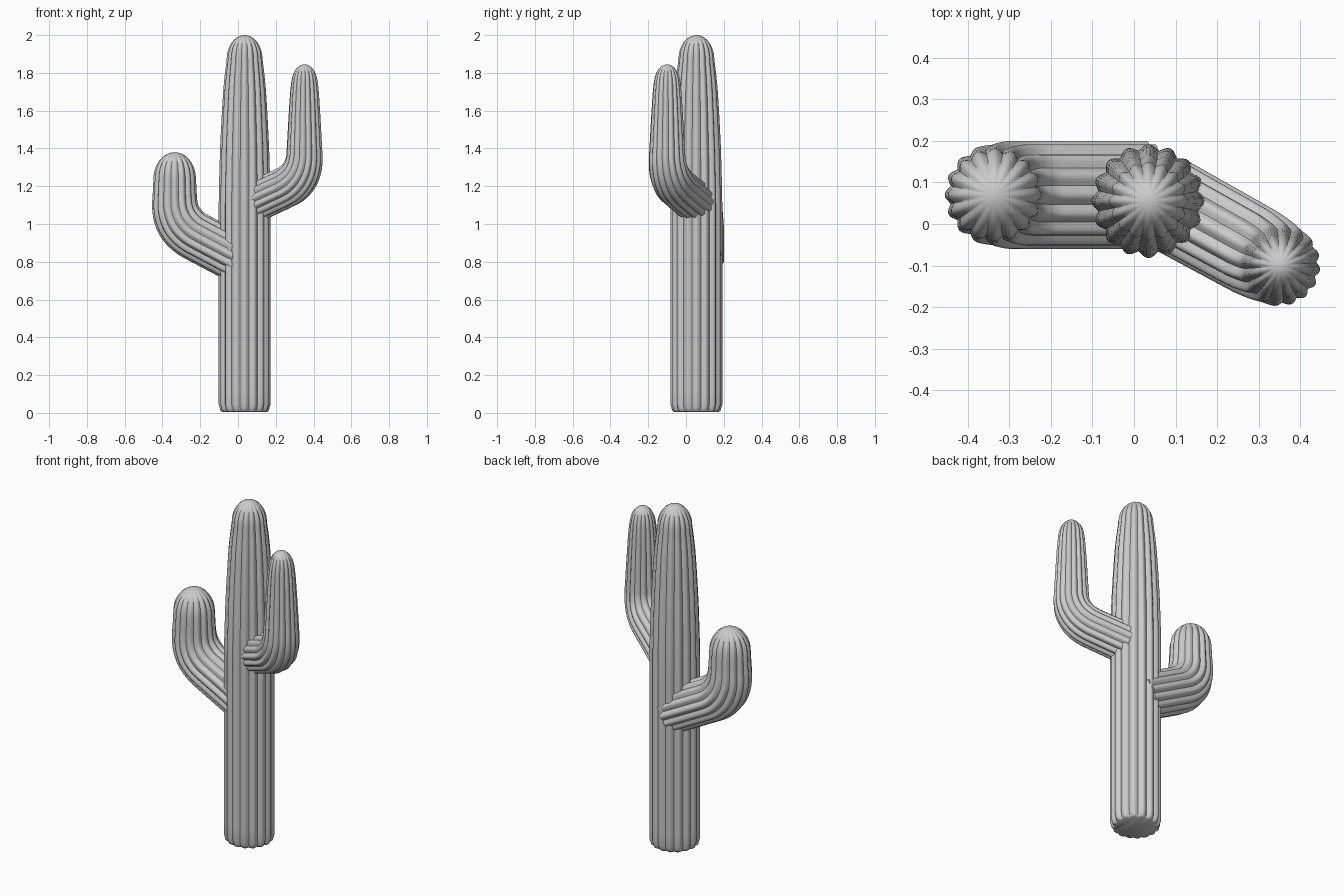
import bpy, bmesh, math
from mathutils import Vector

if "Cube" in bpy.data.objects:
    bpy.data.objects.remove(bpy.data.objects["Cube"])

RIBS, SEGS = 16, 128


def interp(table, z):
    if z <= table[0][0]:
        return table[0][1]
    for (a, ra), (b, rb) in zip(table, table[1:]):
        if z <= b:
            return ra + (rb - ra) * (z - a) / (b - a)
    return table[-1][1]


def ribbed_stem(name, path, side, radii, dome, top):
    """Sweep a ribbed circle along a rising path, closed by a round dome."""
    bm = bmesh.new()
    rings = []
    for i, p in enumerate(path[:-1]):
        t = (path[i + 1] - path[max(i - 1, 0)]).normalized()
        other = t.cross(side).normalized()
        r, k = interp(radii, p.z), 1.0
        if p.z > dome:
            k = math.sqrt(max(0, 1 - ((p.z - dome) / (top - dome)) ** 2))
        ring = []
        for j in range(SEGS):
            a = 2 * math.pi * j / SEGS
            wave = abs(math.cos(a * RIBS / 2)) ** 1.3
            q = r * k * (1 - 0.10 * min(1, k * 1.3) * (1 - wave))
            ring.append(bm.verts.new(p + side * q * math.cos(a) + other * q * math.sin(a)))
        rings.append(ring)
    for lo, hi in zip(rings, rings[1:]):
        for j in range(SEGS):
            n = (j + 1) % SEGS
            bm.faces.new((lo[j], lo[n], hi[n], hi[j]))
    tip = bm.verts.new(path[-1])
    for j in range(SEGS):
        bm.faces.new((rings[-1][j], rings[-1][(j + 1) % SEGS], tip))
    bm.faces.new(rings[0][::-1])
    bmesh.ops.recalc_face_normals(bm, faces=bm.faces)
    me = bpy.data.meshes.new(name)
    bm.to_mesh(me)
    bm.free()
    ob = bpy.data.objects.new(name, me)
    bpy.context.collection.objects.link(ob)
    bpy.ops.object.select_all(action='DESELECT')
    ob.select_set(True)
    bpy.context.view_layer.objects.active = ob
    bpy.ops.object.shade_smooth_by_angle(angle=math.radians(50))


def rise(x, y, z0, dome, top, n):
    """Straight vertical path, with finer steps in the dome."""
    pts = [Vector((x, y, z0 + (dome - z0) * i / n)) for i in range(n + 1)]
    return pts + [Vector((x, y, dome + (top - dome) * math.sin(math.pi / 2 * i / 12)))
                  for i in range(1, 13)]


def arm(name, start, corner, bend, radii, dome, top):
    """Arm that leaves the trunk at a slant and bends upward."""
    s, c = Vector(start), Vector(corner)
    d = (c - s).normalized()
    a, b = c - d * bend, c + Vector((0, 0, bend))
    path = [s.lerp(a, i / 5) for i in range(5)]
    for i in range(12):
        t = i / 12
        path.append(a.lerp(c, t).lerp(c.lerp(b, t), t))
    path += rise(c.x, c.y, b.z, dome, top, 8)
    side = Vector((d.y, -d.x, 0)).normalized()
    ribbed_stem(name, path, side, radii, dome, top)


# Trunk with a slightly rounded foot and tapering top
trunk_path = [Vector((0.035, 0.055, z)) for z in (0.005, 0.012, 0.025)]
trunk_path += rise(0.035, 0.055, 0.045, 1.87, 2.0, 24)
ribbed_stem("trunk", trunk_path, Vector((1, 0, 0)),
            [(0.005, 0.118), (0.012, 0.128), (0.045, 0.137), (1.15, 0.137),
             (1.4, 0.13), (1.6, 0.12), (1.75, 0.11), (1.87, 0.095)], 1.87, 2.0)

# Short thick arm on the left
arm("left_arm", (0.03, 0.07, 0.80), (-0.335, 0.07, 0.993), 0.13,
    [(0.8, 0.13), (1.0, 0.13), (1.15, 0.117), (1.25, 0.112)], 1.24, 1.38)

# Taller slim arm on the right, angled forward
arm("right_arm", (0.08, 0.05, 1.115), (0.352, -0.1, 1.24), 0.13,
    [(1.1, 0.113), (1.22, 0.11), (1.35, 0.097), (1.55, 0.086),
     (1.68, 0.078), (1.76, 0.07)], 1.74, 1.845)
